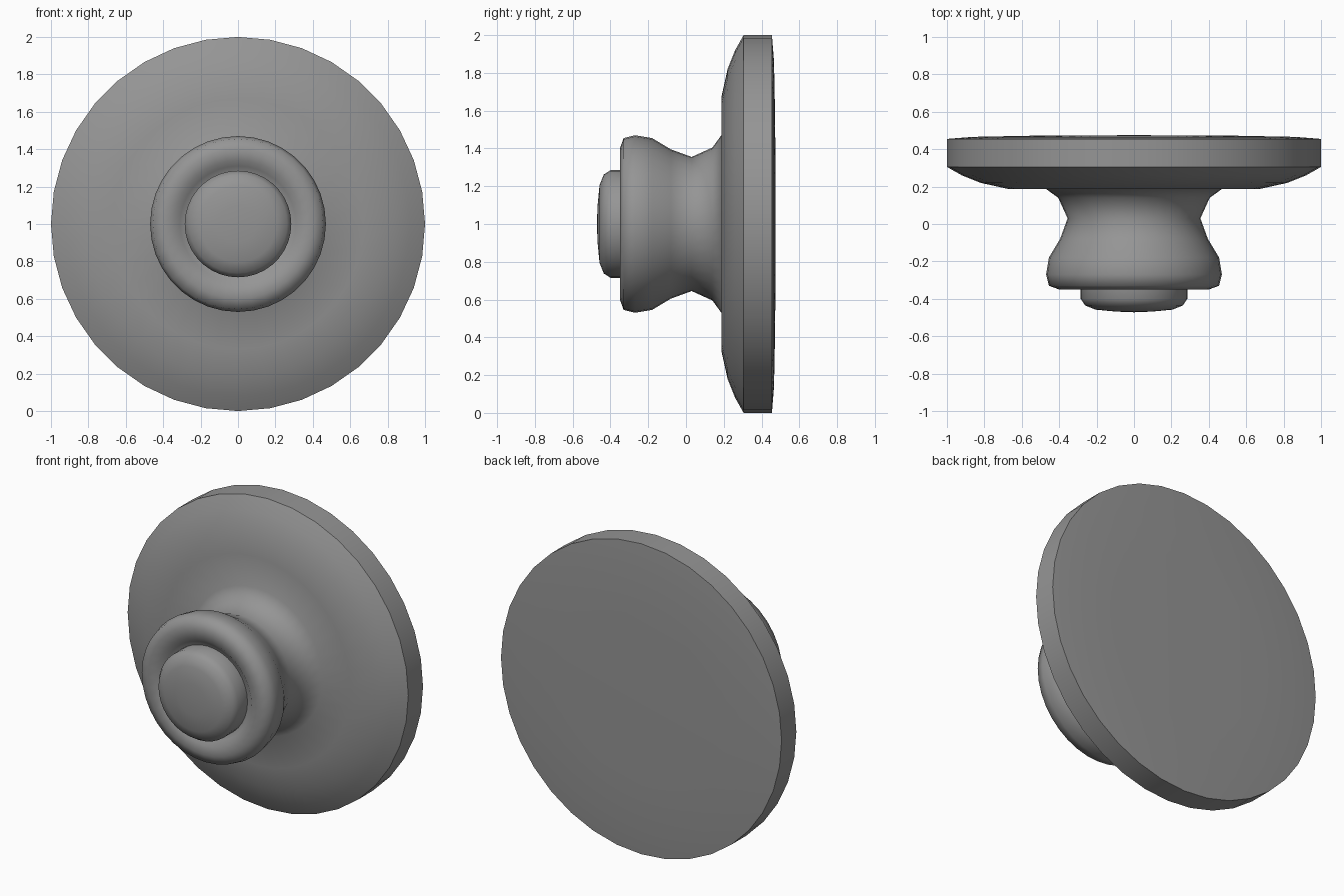
import bpy, bmesh, math

if "Cube" in bpy.data.objects:
    bpy.data.objects.remove(bpy.data.objects["Cube"])

# Dark grey finish
grey = bpy.data.materials.new("dark_grey")
grey.diffuse_color = (0.3, 0.3, 0.3, 1)
grey.use_nodes = True
grey.node_tree.nodes["Principled BSDF"].inputs["Base Color"].default_value = grey.diffuse_color


def lathe(name, profile, sides=36, centre_z=1.0):
    """Revolve (radius, y) points about a line parallel to the y axis."""
    bm = bmesh.new()
    rings = []
    for r, y in profile:
        if r == 0:
            rings.append([bm.verts.new((0, y, centre_z))])
            continue
        rings.append([bm.verts.new((r * math.sin(2 * math.pi * i / sides), y,
                                    centre_z + r * math.cos(2 * math.pi * i / sides)))
                      for i in range(sides)])
    for a, b in zip(rings, rings[1:]):
        for i in range(sides):
            j = (i + 1) % sides
            quad = [a[i % len(a)], a[j % len(a)], b[j % len(b)], b[i % len(b)]]
            bm.faces.new(list(dict.fromkeys(quad)))
    bmesh.ops.recalc_face_normals(bm, faces=bm.faces)
    # Smooth everywhere except the crisp rim edges
    for f in bm.faces:
        f.smooth = True
    for e in bm.edges:
        e.smooth = e.calc_face_angle(0) < math.radians(58)
    mesh = bpy.data.meshes.new(name)
    bm.to_mesh(mesh)
    bm.free()
    mesh.materials.append(grey)
    obj = bpy.data.objects.new(name, mesh)
    bpy.context.collection.objects.link(obj)
    return obj


# Round backplate flowing into the waisted knob, closed at the groove floor
lathe("backplate_and_knob", [
    (0, 0.475), (0.55, 0.472), (0.86, 0.466), (1.0, 0.455),   # back
    (1.0, 0.305), (0.92, 0.26), (0.82, 0.22), (0.67, 0.187),  # rim
    (0.47, 0.187), (0.405, 0.14), (0.355, 0.03),              # neck
    (0.395, -0.08), (0.455, -0.18), (0.47, -0.27),
    (0.455, -0.33), (0.40, -0.35), (0.34, -0.345),            # lip
    (0.31, -0.32), (0.285, -0.31)])

# Domed button set in the front of the knob
lathe("front_button", [
    (0.285, -0.31), (0.285, -0.40), (0.262, -0.435),
    (0.205, -0.458), (0.10, -0.468), (0, -0.472)])
